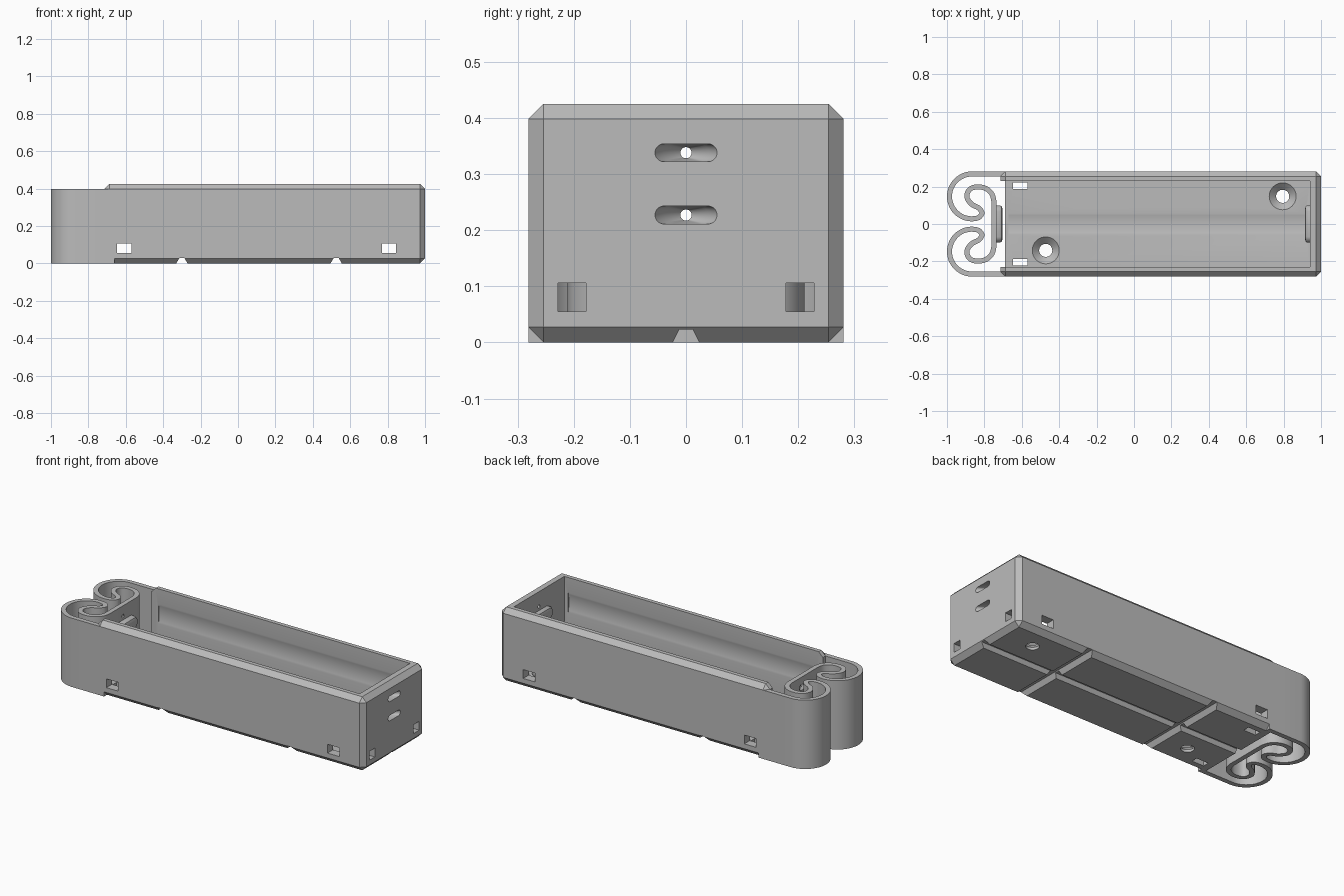
import bpy, bmesh, math
from mathutils import Vector

cube = bpy.data.objects.get("Cube")
if cube:
    bpy.data.objects.remove(cube, do_unlink=True)

grey = bpy.data.materials.new("plain grey")
grey.use_nodes = True
colour = (0.5, 0.5, 0.5, 1)
grey.diffuse_color = colour
grey.node_tree.nodes["Principled BSDF"].inputs["Base Color"].default_value = colour

L, R = -0.715, 1.0           # ends of the tray
W, H, C = 0.281, 0.425, 0.027  # half width, height, chamfer
FLOOR, INNER, END = 0.05, 0.23, 0.94
MID = 0.28                   # height of the cell axis
RIM = H - C


def make(name, bm):
    bmesh.ops.recalc_face_normals(bm, faces=bm.faces)
    mesh = bpy.data.meshes.new(name)
    bm.to_mesh(mesh)
    bm.free()
    mesh.materials.append(grey)
    ob = bpy.data.objects.new(name, mesh)
    bpy.context.collection.objects.link(ob)
    return ob


def loft(name, *rings):
    """Solid skinned through matching closed rings of points."""
    bm = bmesh.new()
    rows = [[bm.verts.new(p) for p in ring] for ring in rings]
    n = len(rows[0])
    for a, b in zip(rows, rows[1:]):
        for i in range(n):
            j = (i + 1) % n
            bm.faces.new((a[i], a[j], b[j], b[i]))
    bm.faces.new(rows[0])
    bm.faces.new(rows[-1])
    return make(name, bm)


def along(axis, pts, d):
    """Place a flat outline at distance d on an axis."""
    place = {"x": lambda a, b: (d, a, b), "y": lambda a, b: (a, d, b),
             "z": lambda a, b: (a, b, d)}[axis]
    return [Vector(place(a, b)) for a, b in pts]


def prism(name, axis, pts, lo, hi):
    return loft(name, along(axis, pts, lo), along(axis, pts, hi))


def rect(a0, a1, b0, b1):
    return [(a0, b0), (a1, b0), (a1, b1), (a0, b1)]


def circle(a, b, r, n=48):
    return [(a + r * math.cos(i * math.tau / n), b + r * math.sin(i * math.tau / n))
            for i in range(n)]


def stadium(b, half, r, n=24):
    """Horizontal slot outline centred on a = 0."""
    pts = []
    for i in range(n):
        t = (i + 0.5) * math.tau / n
        shift = math.copysign(half - r, math.cos(t))
        pts.append((shift + r * math.cos(t), b + r * math.sin(t)))
    return pts


def cut(ob, cutters):
    for c in cutters:
        m = ob.modifiers.new("cut", "BOOLEAN")
        m.operation, m.solver, m.object = "DIFFERENCE", "EXACT", c
    graph = bpy.context.evaluated_depsgraph_get()
    mesh = bpy.data.meshes.new_from_object(ob.evaluated_get(graph))
    ob.modifiers.clear()
    ob.data = mesh
    for c in cutters:
        bpy.data.objects.remove(c, do_unlink=True)


def smooth(ob):
    bpy.ops.object.select_all(action="DESELECT")
    ob.select_set(True)
    bpy.context.view_layer.objects.active = ob
    bpy.ops.object.shade_smooth_by_angle(angle=math.radians(30))


def wire_slots(outer, inner, beyond):
    """Slots that narrow from the outside face to a small slit."""
    out = []
    for z in (0.227, 0.338):
        rings = [along("x", stadium(z, half, 0.016 if half > 0.02 else 0.0099), x) for half, x in
                 ((0.056, outer), (0.04, outer + (inner - outer) * 0.5), (0.01, inner), (0.01, beyond))]
        out.append(loft("slot_cutter", *rings))
    return out


# Chamfered tray
tray = prism("tray", "z", rect(L, R, -W, W), 0, H)
bm = bmesh.new()
bm.from_mesh(tray.data)
bmesh.ops.bevel(bm, geom=bm.edges[:], offset=C, segments=1, affect="EDGES")
bm.to_mesh(tray.data)
bm.free()

# Cavity, open spring end and round cell seat
cuts = [prism("cavity_cutter", "z", rect(-0.8, END, -INNER, INNER), FLOOR, 0.6),
        prism("open_end_cutter", "z", rect(-0.8, -0.69, -INNER, INNER), -0.1, 0.6),
        prism("cell_cutter", "x", circle(0, MID, 0.237, 96), -0.67, 0.915)]

# Wire openings through the sides, the end and the floor
for x in (-0.608, 0.807):
    cuts.append(prism("side_cutter", "y", rect(x - 0.038, x + 0.038, 0.055, 0.106), -0.4, 0.4))
for s in (-1, 1):
    y0, y1 = sorted((s * 0.178, s * 0.228))
    cuts.append(prism("end_cutter", "x", rect(y0, y1, 0.055, 0.106), 0.9, 1.1))
    y0, y1 = sorted((s * 0.186, s * 0.222))
    cuts.append(prism("floor_cutter", "z", rect(-0.646, -0.57, y0, y1), -0.1, 0.1))

# Countersunk screw holes
for x, y in ((0.795, 0.148), (-0.472, -0.141)):
    cuts.append(loft("screw_cutter", *[along("z", circle(x, y, r), z) for r, z in
                     ((0.035, -0.1), (0.035, 0.015), (0.072, FLOOR), (0.072, 0.08))]))

# Channels under the floor
for x in (-0.3, 0.525):
    cuts.append(prism("cross_channel_cutter", "y",
                      [(x - 0.032, -0.003), (x + 0.032, -0.003), (x + 0.014, 0.028), (x - 0.014, 0.028)],
                      -0.4, 0.4))
cuts.append(prism("long_channel_cutter", "x",
                  [(-0.025, -0.003), (0.025, -0.003), (0.012, 0.023), (-0.012, 0.023)], -0.9, 1.1))

# Engraved polarity marks
y, a, b = 0.145, 0.055, 0.015
marks = [rect(-0.178, -0.15, y - a, y + a),
         [(0, y - 0.052), (0.335, y - 0.052), (0.335, y - 0.026), (0.365, y - 0.026),
          (0.365, y + 0.026), (0.335, y + 0.026), (0.335, y + 0.052), (0, y + 0.052)],
         [(0.5 + u, y + v) for u, v in
          ((-a, -b), (-b, -b), (-b, -a), (b, -a), (b, -b), (a, -b),
           (a, b), (b, b), (b, a), (-b, a), (-b, b), (-a, b))]]
cuts += [prism("mark_cutter", "z", m, FLOOR - 0.008, FLOOR + 0.02) for m in marks]
cuts += wire_slots(R + 0.001, 0.945, 0.85)
cut(tray, cuts)
smooth(tray)

# Curled spring: half path of the strip centreline, then its mirror
T = 0.0135
path = [Vector((-0.66, W - T)), Vector((-0.76, W - T))]
ar = 0.12
ax, ay = -1 + T + ar, W - T - ar
path += [Vector((ax + ar * math.cos(t), ay + ar * math.sin(t)))
         for t in (math.pi / 2 + math.pi * i / 24 for i in range(25))]
curl = [path[-2], path[-1]] + [Vector(p) for p in (
    (-0.832, 0.034), (-0.813, 0.058), (-0.83, 0.085), (-0.868, 0.106), (-0.893, 0.142),
    (-0.883, 0.18), (-0.85, 0.197), (-0.80, 0.193), (-0.763, 0.165), (-0.749, 0.12),
    (-0.749, 0.06))]
for p0, p1, p2, p3 in zip(curl, curl[1:], curl[2:], curl[3:]):
    for k in range(1, 7):
        t = k / 6
        path.append(0.5 * (2 * p1 + (p2 - p0) * t + (2 * p0 - 5 * p1 + 4 * p2 - p3) * t * t
                           + (3 * p1 - p0 - 3 * p2 + p3) * t ** 3))
path += [Vector((p.x, -p.y)) for p in reversed(path)]
left, right = [], []
for i, p in enumerate(path):
    d = (path[min(i + 1, len(path) - 1)] - path[max(i - 1, 0)]).normalized()
    n = Vector((-d.y, d.x)) * T
    left.append(p + n)
    right.append(p - n)
spring = prism("spring", "z", left + right[::-1], 0, RIM)
cut(spring, wire_slots(-0.764, -0.742, -0.70))
smooth(spring)

# Rounded contact ridges between the wire slots
for name, x0, x1 in (("end_contact_ridge", END + 0.005, 0.914),
                     ("spring_contact_ridge", -0.74, -0.703)):
    xm = x0 + (x1 - x0) * 0.6
    ridge = loft(name, *[along("x", stadium(MID, half, r), x) for half, r, x in
                 ((0.1, 0.036, x0), (0.1, 0.036, xm), (0.094, 0.03, x0 + (x1 - x0) * 0.88),
                  (0.08, 0.018, x1))])
    smooth(ridge)
